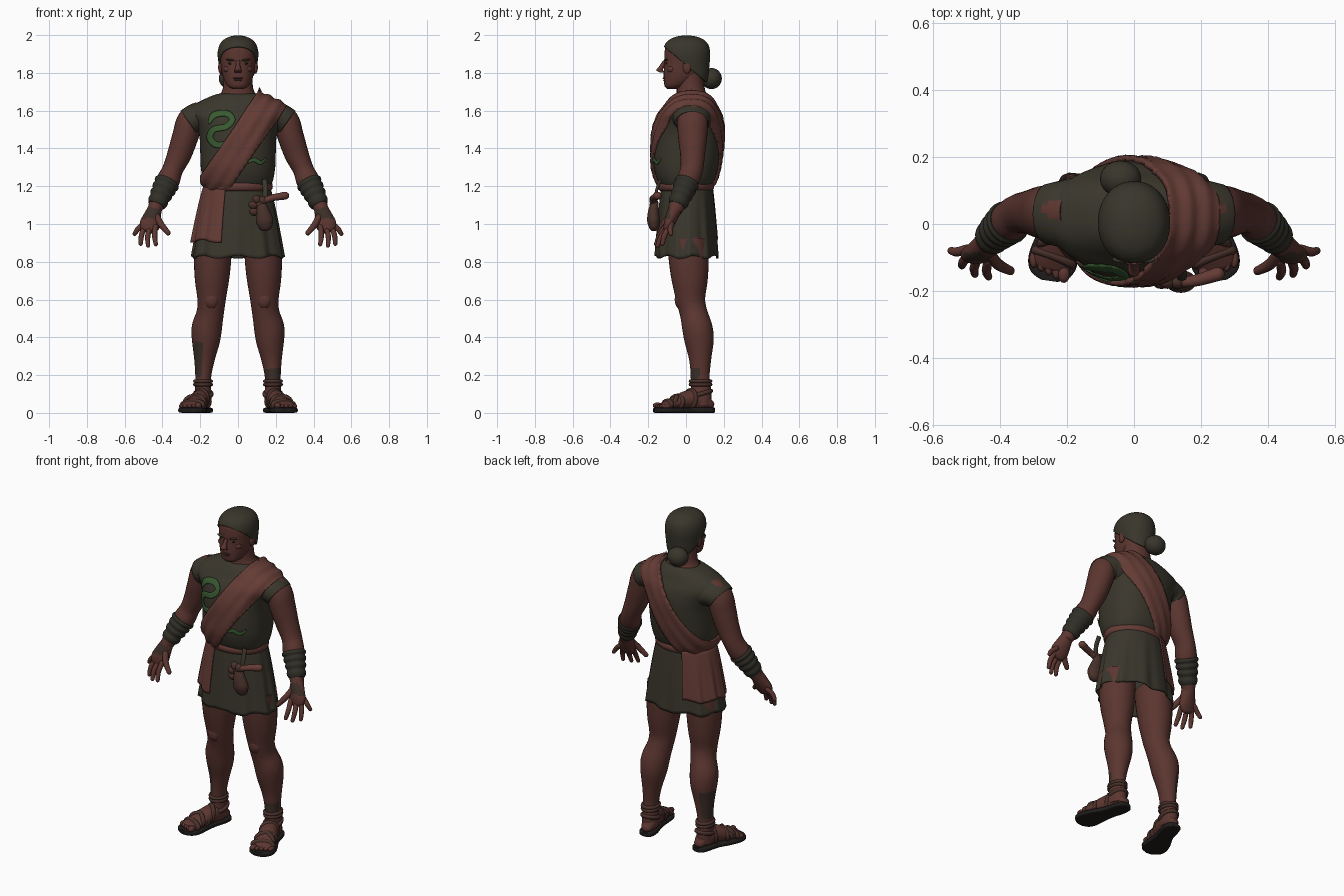
import bpy, bmesh
from math import sin, cos, pi, radians
from mathutils import Vector, Matrix

cube = bpy.data.objects.get("Cube")
if cube:
    bpy.data.objects.remove(cube)


def material(name, *rgb):
    m = bpy.data.materials.new(name)
    m.use_nodes = True
    m.diffuse_color = (*rgb, 1)
    m.node_tree.nodes["Principled BSDF"].inputs["Base Color"].default_value = (*rgb, 1)
    return m


skin = material("brown skin", .105, .036, .029)
red = material("red brown cloth", .13, .045, .036)
olive = material("dark olive cloth", .042, .037, .025)
hair_mat = material("dark hair", .040, .036, .024)
green = material("snake green", .04, .10, .03)
wrap = material("dark wrap", .030, .028, .020)
leather = material("leather", .065, .030, .023)
sole_mat = material("dark sole", .014, .012, .011)
patch = material("faded mark", .045, .028, .021)


def finish(name, bm, mats, thick=0, rule=None):
    """Turn a bmesh into a smooth object; rule picks a material per face centre."""
    mats = mats if isinstance(mats, list) else [mats]
    me = bpy.data.meshes.new(name)
    bm.normal_update()
    if rule:
        for f in bm.faces:
            f.material_index = int(rule(f.calc_center_median()))
    bm.to_mesh(me)
    bm.free()
    for m in mats:
        me.materials.append(m)
    me.shade_smooth()
    me.set_sharp_from_angle(angle=radians(50))
    ob = bpy.data.objects.new(name, me)
    bpy.context.collection.objects.link(ob)
    if thick:
        mod = ob.modifiers.new("thickness", 'SOLIDIFY')
        mod.thickness = thick
    return ob


def grid(rows, closed=True, caps=False):
    """Skin a list of point rows with quads."""
    bm = bmesh.new()
    vs = [[bm.verts.new(p) for p in row] for row in rows]
    n = len(rows[0])
    for a, b in zip(vs, vs[1:]):
        for j in range(n if closed else n - 1):
            k = (j + 1) % n
            bm.faces.new((a[j], a[k], b[k], b[j]))
    if caps:
        bm.faces.new(vs[0][::-1])
        bm.faces.new(vs[-1])
    return bm


def smooth_path(pts, steps=4):
    """Catmull-Rom interpolation of any tuples."""
    p = [Vector(q) for q in pts]
    out = []
    for i in range(len(p) - 1):
        a, b, c, d = p[max(i - 1, 0)], p[i], p[i + 1], p[min(i + 2, len(p) - 1)]
        for s in range(steps):
            t = s / steps
            out.append(b + (c - a) * (t / 2) + (a * 2 - b * 5 + c * 4 - d) * (t * t / 2)
                       + (b * 3 - a - c * 3 + d) * (t ** 3 / 2))
    return out + [p[-1]]


def sgn_pow(v, e):
    return abs(v) ** e * (1 if v > 0 else -1)


def tube_bm(path, n=24, ref=(0, 1, 0), flat=False, caps=True, dome=False, power=2, steps=4, side=1):
    """Loft ellipses (x, y, z, radius_u, radius_v) along a path."""
    pts = smooth_path([(p[0] * side, *p[1:]) for p in path], steps)
    c = [Vector(p[:3]) for p in pts]
    rings = []
    for i, p in enumerate(pts):
        t = (c[min(i + 1, len(c) - 1)] - c[max(i - 1, 0)]).normalized()
        rings.append((c[i], Vector((0, 0, 1)) if flat else t, p[3], p[4]))
    if dome:  # rounded ends
        def cap(ring, sign):
            o, t, ra, rb = ring
            return [(o + t * (sign * min(ra, rb) * sin(a)), t, ra * cos(a), rb * cos(a)) for a in (.5, 1, 1.4)]
        rings = cap(rings[0], -1)[::-1] + rings + cap(rings[-1], 1)
    rows = []
    for o, t, ra, rb in rings:
        u = Vector(ref).cross(t).normalized()
        v = t.cross(u)
        angles = [2 * pi * j / n for j in range(n)]
        rows.append([o + u * (ra * sgn_pow(cos(a), 2 / power)) + v * (rb * sgn_pow(sin(a), 2 / power))
                     for a in angles])
    return grid(rows, True, caps)


def tube(name, path, mat, thick=0, rule=None, **kw):
    return finish(name, tube_bm(path, **kw), mat, thick, rule)


def ball(name, loc, size, mat, tilt=0):
    bm = bmesh.new()
    m = Matrix.Translation(loc) @ Matrix.Rotation(tilt, 4, 'Y') @ Matrix.Diagonal((*size, 1))
    bmesh.ops.create_uvsphere(bm, u_segments=20, v_segments=12, radius=1, matrix=m)
    return finish(name, bm, mat)


def band(name, c, t, ra, rb, h, mat, side=1, **kw):
    """Short padded strap around a limb."""
    c, t = Vector(c), Vector(t).normalized()
    ends = [(-1, -.006), (-.7, .003), (0, .006), (.7, .003), (1, -.006)]
    return tube(name, [(*(c + t * h * k), ra + g, rb + g) for k, g in ends], mat, steps=1, side=side, **kw)


# Tunic bodice
torso = [(0, 0, 1.19, .165, .125), (0, 0, 1.23, .185, .15), (0, 0, 1.30, .197, .17),
         (0, .005, 1.38, .20, .178), (0, .01, 1.47, .205, .18), (0, .015, 1.53, .225, .172),
         (0, .02, 1.58, .258, .155), (0, .025, 1.62, .25, .13), (0, .028, 1.655, .19, .11),
         (0, .03, 1.68, .135, .09), (0, .03, 1.69, .10, .075)]
shape = dict(n=72, flat=True, caps=False, power=2.3)
tube("tunic_body", torso, olive, **shape)
dense = smooth_path(torso, 8)


def chest(x, z, lift=.006):
    """Point on the front of the bodice."""
    r = min(dense, key=lambda q: abs(q[2] - z))
    return Vector((x, r[1] - r[4] * max(0, 1 - abs(x / r[3]) ** 2.3) ** (1 / 2.3) - lift, z))


# Diagonal sash: a slice of the bodice, pushed out and folded
bm = tube_bm(torso, steps=8, **shape)
mid, across = Vector((.03, 0, 1.44)), Vector((.827, 0, -.561))
for s in (1, -1):
    bmesh.ops.bisect_plane(bm, geom=bm.verts[:] + bm.edges[:] + bm.faces[:],
                           plane_co=mid + across * (s * .08), plane_no=across * s, clear_outer=True)
bm.normal_update()
for v in bm.verts:
    d = (v.co - mid).dot(across)
    v.co += v.normal * (.014 + .004 * sin(d * 110 + v.co.z * 6))
finish("sash", bm, red, .02)

# Painted snake and its broken tail pieces
snake = [(-.153, 1.53), (-.127, 1.575), (-.063, 1.585), (-.03, 1.553), (-.063, 1.515), (-.127, 1.50),
         (-.148, 1.457), (-.116, 1.42), (-.063, 1.425), (-.048, 1.457)]
tails = [(.05, 1.325), (.085, 1.34), (.12, 1.325), (.15, 1.35)]
for name, pts, w in (("snake_emblem", snake, .016), ("snake_tail", tails, .011)):
    line = smooth_path(pts, 6)
    rows = []
    for i, p in enumerate(line):
        d = (line[min(i + 1, len(line) - 1)] - line[max(i - 1, 0)]).normalized()
        half = w * min(1, .35 + i / 8, .2 + (len(line) - i) / 10)
        rows.append([chest(p.x - d.y * k * half, p.y + d.x * k * half) for k in (-1, -.5, 0, .5, 1)])
    finish(name, grid(rows, False), green, .004)


# Pleated skirt and the hanging end of the sash
def drape(name, a0, a1, n, top, drop, grow, folds, mat, closed):
    rows = []
    for i in range(21):
        v = i / 20
        row = []
        for j in range(n):
            a = radians(a0 + (a1 - a0) * j / (n if closed else n - 1))
            z = top - drop * v + .008 * v * sin(a * 7)
            f = max(0, (1.2 - z) / .37) ** .8
            k = grow + f * (.025 * sin(folds * a) + .012 * sin(folds * 1.9 * a + 1 if not closed else 19 * a + 1))
            row.append(((.168 + .075 * f) * k * cos(a), .005 + (.135 + .032 * f) * k * sin(a), z))
        rows.append(row)
    finish(name, grid(rows[::-1], closed), mat, .008)


drape("skirt", 0, 360, 144, 1.2, .375, 1, 11, olive, True)
drape("sash_tail", 112, 249, 80, 1.2, .29, 1.085, 14, red, False)
band("belt", (0, 0, 1.2), (0, 0, 1), .178, .143, .024, red, n=48)

# Pouch, strap and tool on the belt
tube("pouch", [(.125, -.165, 1.11, .025, .02), (.13, -.172, 1.07, .035, .028), (.14, -.172, 1.02, .046, .034),
               (.145, -.17, .99, .038, .028)], leather, dome=True)
for x, z in ((.08, 1.10), (.10, 1.13), (.085, 1.065), (.13, 1.125)):
    ball("pouch_knot", (x, -.172, z), (.026, .022, .022), leather, z * 9)
tube("belt_strap", [(.14, -.135, 1.235, .014, .008), (.145, -.155, 1.18, .014, .008),
                    (.14, -.165, 1.12, .014, .008)], olive)
tube("tool_handle", [(.09, -.17, 1.10, .015, .015), (.17, -.172, 1.135, .017, .017),
                     (.25, -.15, 1.15, .021, .021)], red, dome=True)

# Neck, head and features
tube("neck", [(0, .03, 1.64, .13, .10), (0, .03, 1.68, .10, .082), (0, .025, 1.72, .08, .074),
              (0, .02, 1.80, .075, .07)], skin, flat=True)
tube("head", [(0, -.072, 1.715, .03, .028), (0, -.058, 1.73, .055, .055), (0, -.035, 1.76, .073, .082),
              (0, -.015, 1.80, .085, .103), (0, -.004, 1.85, .092, .111), (0, .002, 1.90, .097, .116),
              (0, .003, 1.94, .09, .11), (0, .003, 1.97, .068, .082), (0, .003, 1.985, .03, .04)],
     skin, flat=True, n=40, power=2.2)
tube("nose", [(0, -.112, 1.865, .010, .010), (0, -.128, 1.835, .012, .014), (0, -.14, 1.815, .018, .018),
              (0, -.128, 1.803, .018, .012)], skin, dome=True, flat=True)
ball("upper_lip", (0, -.115, 1.772), (.026, .009, .005), leather)
ball("lower_lip", (0, -.112, 1.761), (.021, .009, .006), leather)
ball("chin", (0, -.093, 1.735), (.026, .02, .018), skin)
for s in (1, -1):
    ball("brow", (.037 * s, -.106, 1.868), (.028, .011, .006), hair_mat, -.12 * s)
    ball("eye", (.037 * s, -.103, 1.85), (.015, .006, .006), sole_mat)
    ball("cheek", (.05 * s, -.075, 1.82), (.027, .026, .022), skin)
    ball("ear", (.093 * s, .005, 1.83), (.012, .022, .034), skin)

# Swept back hair with a low bun
bm = tube_bm([(0, .045, 1.73, .07, .06), (0, .03, 1.78, .088, .088), (0, .012, 1.84, .101, .112),
              (0, .004, 1.90, .108, .124), (0, .003, 1.945, .099, .117), (0, .003, 1.975, .077, .092),
              (0, .003, 1.993, .04, .05), (0, .003, 1.998, .01, .01)], n=64, flat=True, power=2.1)
bmesh.ops.bisect_plane(bm, geom=bm.verts[:] + bm.edges[:] + bm.faces[:], plane_co=(0, -.005, 1.845),
                       plane_no=(0, -.64, -.77), clear_outer=True)
finish("hair", bm, hair_mat, .01)
ball("bun", (-.04, .135, 1.77), (.062, .055, .056), hair_mat)
ball("bun_tie", (-.025, .095, 1.785), (.04, .03, .036), hair_mat)

# Limbs, mirrored for each side
arm = [(.19, .035, 1.60, .055, .06), (.25, .035, 1.55, .07, .08), (.28, .035, 1.46, .069, .077),
       (.31, .035, 1.37, .064, .066), (.345, .03, 1.29, .055, .06), (.37, .01, 1.23, .061, .06),
       (.405, -.02, 1.16, .051, .05), (.445, -.06, 1.07, .036, .038)]
palm = [(.44, -.055, 1.085, .036, .036), (.453, -.075, 1.04, .047, .034), (.465, -.09, 1, .055, .028),
        (.472, -.098, .975, .046, .022)]
fingers = [("little", (.50, -.075, 1), (.547, -.08, .948)), ("ring", (.495, -.09, .985), (.515, -.125, .895)),
           ("middle", (.468, -.10, .98), (.476, -.15, .886)), ("index", (.436, -.11, .985), (.435, -.158, .893)),
           ("thumb", (.43, -.09, 1.04), (.37, -.14, .953))]
leg = [(.13, .01, .92, .10, .11), (.135, .015, .80, .098, .105), (.138, .02, .70, .09, .095),
       (.14, .025, .60, .075, .077), (.147, .04, .53, .072, .073), (.165, .06, .45, .08, .08),
       (.17, .07, .38, .074, .077), (.178, .075, .28, .054, .058), (.184, .075, .19, .042, .05),
       (.185, .08, .10, .044, .055), (.187, .08, .04, .045, .05)]
foot = [(.178, .125, .045, .033, .025), (.183, .09, .06, .045, .05), (.20, .02, .07, .05, .052),
        (.225, -.05, .055, .058, .037), (.24, -.10, .042, .062, .024), (.246, -.125, .036, .056, .016)]
sole = [(.175, .152, .014, .02, .013), (.177, .135, .014, .042, .014), (.185, .09, .014, .05, .014),
        (.205, .02, .014, .05, .014), (.228, -.05, .014, .066, .014), (.243, -.11, .014, .074, .014),
        (.25, -.15, .014, .06, .014), (.253, -.17, .014, .025, .013)]
up = dict(ref=(0, 0, 1))
for s, label in ((1, "left"), (-1, "right")):
    def marked(c, s=s):
        return (s > 0 and .16 < c.z < .24 and c.y < .07) or (s < 0 and .2 < c.z < .37 and c.x < -.19)
    tube(label + "_arm", arm, skin, side=s, steps=6)
    tube(label + "_sleeve", [(.16, .03, 1.56, .088, .115), (.22, .03, 1.56, .079, .10), (.26, .03, 1.537, .076, .09)],
         olive, caps=False, thick=.008, side=s)
    # Wound forearm wraps
    turns = smooth_path(arm[5:], 8)[1:-3]
    ridged = [(*p[:3], p[3] + .003 + .006 * (i % 3 > 0), p[4] + .003 + .006 * (i % 3 > 0))
              for i, p in enumerate(turns)]
    tube(label + "_forearm_wrap", ridged, wrap, steps=2, side=s)
    tube(label + "_palm", palm, [skin, patch], dome=True, side=s,
         rule=lambda c: c.z > 1.03 and c.y < -.085)
    for name, a, b in fingers:
        joint = (Vector(a) + Vector(b)) / 2 + Vector((.006, -.006, 0))
        r = .017 if name == "thumb" else .014
        tube(label + "_" + name + "_finger", [(*a, r, r), (*joint, r, r), (*b, r * .8, r * .8)], skin,
             n=12, dome=True, side=s)
    tube(label + "_leg", leg, [skin, patch], side=s, rule=marked, n=32)
    ball(label + "_kneecap", (.14 * s, -.03, .60), (.04, .03, .05), skin)
    # Foot, toes and sandal
    tube(label + "_foot", foot, skin, dome=True, side=s, **up)
    for k in range(5):
        o = -.045 + .0235 * k
        size = .021 if k == 0 else .015
        ball(label + "_toe", ((.253 + o * .96) * s, -.138 + o * .27 + .005 * k, .028 + size * .5),
             (size * .85, .026, size * .8), skin)
    tube(label + "_sole", sole, sole_mat, side=s, power=5, **up)
    aim = (.25, -.95, 0)
    for i, tilt in ((2, .5), (3, .4), (3, -.4), (4, .1)):
        x, y, z, ra, rb = foot[i]
        band(label + "_foot_strap", (x, y, z), (.25 + tilt, -.9, .2), ra + .004, rb + .005, .013, leather, s, **up)
    band(label + "_heel_strap", (.184, .078, .10), (0, -.3, 1), .05, .062, .012, leather, s)
    for z in (.15, .168):
        band(label + "_ankle_strap", (.185, .077, z), (0, 0, 1), .047, .057, .010, leather, s)
